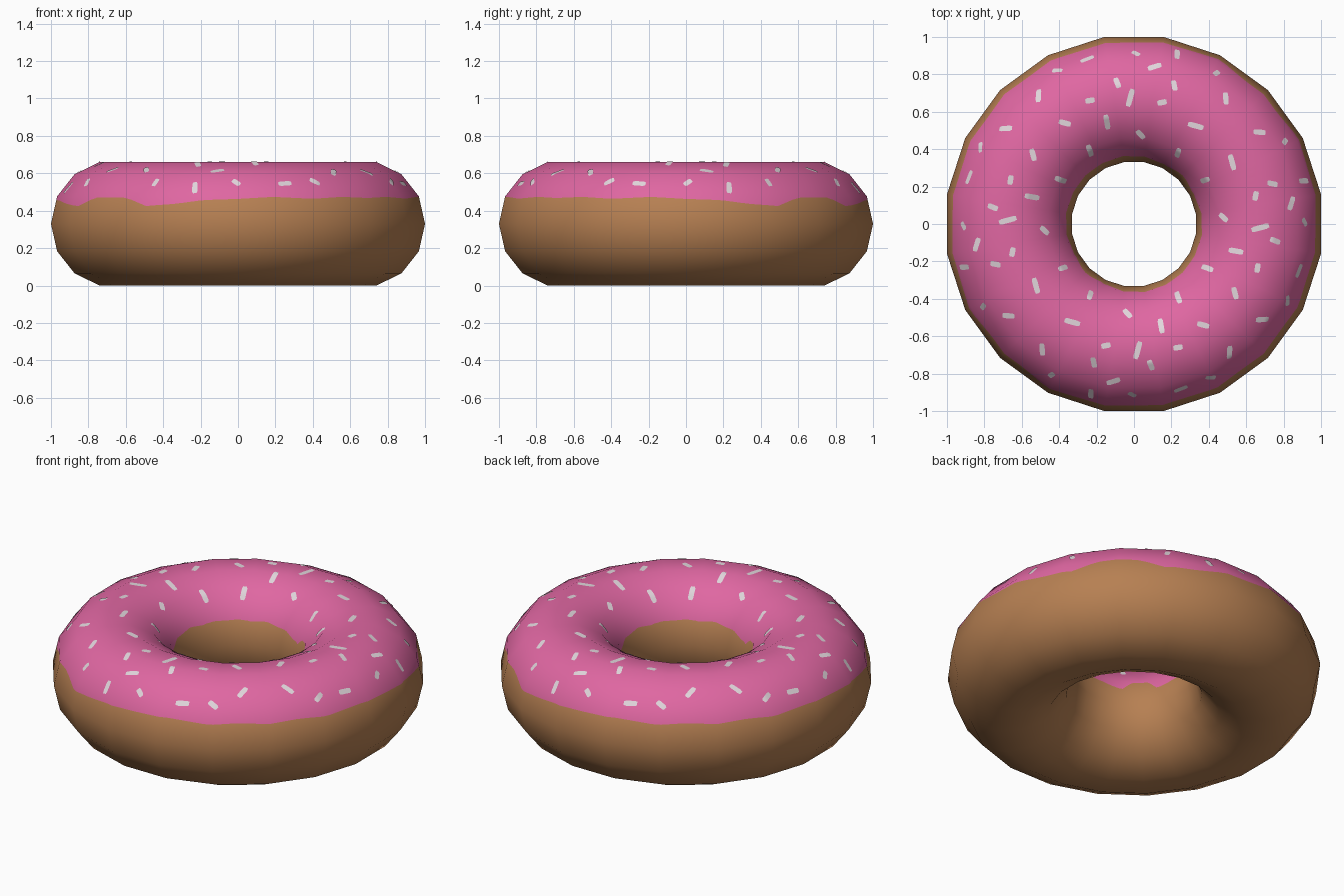
import bpy, bmesh, math
from mathutils import Vector
from mathutils.bvhtree import BVHTree

if "Cube" in bpy.data.objects:
    bpy.data.objects.remove(bpy.data.objects["Cube"])

SEG, TUBE, SUB = 20, 14, 6            # ring sides, tube sides, columns per side
RING, RAD, MID = 0.674, 0.3385, 0.33  # ring radius, tube radius, centre height


def material(name, rgb):
    m = bpy.data.materials.new(name)
    m.diffuse_color = (*rgb, 1)
    m.use_nodes = True
    m.node_tree.nodes["Principled BSDF"].inputs["Base Color"].default_value = m.diffuse_color
    return m


dough = material("golden_dough", (0.47, 0.215, 0.085))
pink = material("pink_icing", (0.74, 0.135, 0.36))
pale = material("pale_sprinkle", (0.75, 0.67, 0.71))

# Wavy icing edge: height by angle over one quadrant, mirrored about the diagonals
EDGE = [(-45, .47), (-38, .47), (-30, .425), (-20, .437), (-11, .457), (0, .463),
        (11, .474), (24, .464), (35, .474), (45, .468)]


def edge_height(deg):
    d = (deg - 225) % 180 - 45
    if d > 45:
        d = 90 - d
    for (a, za), (b, zb) in zip(EDGE, EDGE[1:]):
        if d <= b:
            return za + (zb - za) * (d - a) / (b - a)
    return EDGE[-1][1]


def section(deg):
    """Tube section (radius, height, normal angle) with the icing edge cut in."""
    step = 2 * math.pi / TUBE
    pts = [(RING + RAD * math.cos(j * step), MID + RAD * math.sin(j * step), j * step)
           for j in range(TUBE)]
    f = (edge_height(deg) - MID) / (RAD * math.sin(step))

    def mix(p, q):
        return tuple(u + (v - u) * f for u, v in zip(p, q))
    outer, inner = mix(pts[0], pts[1]), mix(pts[7], pts[6])
    return [pts[0], outer] + pts[1:7] + [inner] + pts[7:]


# Donut body: twenty flat sides, each split into columns for the icing edge
bm = bmesh.new()
rows, normals = [], []
for i in range(SEG):
    a0, a1 = (math.radians(9 + 18 * k) for k in (i, i + 1))
    for s in range(SUB):
        t = s / SUB
        d = Vector((math.cos(a0), math.sin(a0), 0)).lerp(
            Vector((math.cos(a1), math.sin(a1), 0)), t)
        dn = d.normalized()
        row = []
        for r, z, u in section(math.degrees(a0) + 18 * t):
            row.append(bm.verts.new((d.x * r, d.y * r, z)))
            normals.append(dn * math.cos(u) + Vector((0, 0, math.sin(u))))
        rows.append(row)
n = len(rows[0])
for i, row in enumerate(rows):
    nxt = rows[(i + 1) % len(rows)]
    for j in range(n):
        k = (j + 1) % n
        f = bm.faces.new((row[j], nxt[j], nxt[k], row[k]))
        f.material_index = 1 if 1 <= j < 8 else 0
        f.smooth = True
surface = BVHTree.FromBMesh(bm)
mesh = bpy.data.meshes.new("donut")
bm.to_mesh(mesh)
bm.free()
mesh.materials.append(dough)
mesh.materials.append(pink)
mesh.normals_split_custom_set_from_vertices(normals)
bpy.context.collection.objects.link(bpy.data.objects.new("iced_donut", mesh))

# Sprinkles: x, y, direction in degrees, length for the back quadrant
SPRINKLES = [
    (-.51, .685, 85, .075), (-.41, .82, 0, .06), (-.25, .88, 20, .075), (.01, .91, 150, .05),
    (.11, .84, 15, .075), (.23, .905, 90, .075), (.44, .805, 35, .05), (-.09, .755, 110, .06),
    (-.02, .675, 75, .095), (.15, .65, 12, .05), (.215, .74, 100, .06), (.49, .67, 95, .07),
    (-.37, .54, -15, .065), (-.145, .545, 100, .085), (.035, .48, -45, .06),
    (.33, .525, -15, .085), (-.235, .66, 10, .05), (-.235, .39, 110, .085), (.235, .38, 70, .07)]
SYMMETRY = [lambda x, y: (x, y), lambda x, y: (-x, -y),
            lambda x, y: (y, x), lambda x, y: (-y, -x)]


def tube_normal(p):
    c = Vector((p.x, p.y, 0)).normalized() * RING
    return (p - Vector((c.x, c.y, MID))).normalized()


bm = bmesh.new()
for x, y, deg, length in SPRINKLES:
    for sym in SYMMETRY:
        px, py = sym(x, y)
        dx, dy = sym(math.cos(math.radians(deg)), math.sin(math.radians(deg)))
        hit = surface.ray_cast(Vector((px, py, 2)), Vector((0, 0, -1)))[0]
        if hit is None:
            continue
        nor = tube_normal(hit)
        along = Vector((dx, dy, -(dx * nor.x + dy * nor.y) / max(nor.z, .1))).normalized()
        side = nor.cross(along).normalized()
        grid = []
        for i in range(7):
            t = i / 6 - .5
            w = .010 if i in (0, 6) else .0145
            line = []
            for v in (-1, 0, 1):
                p = surface.find_nearest(hit + along * (t * length) + side * (v * w))[0]
                line.append(bm.verts.new(p + tube_normal(p) * .003))
            grid.append(line)
        for a, b in zip(grid, grid[1:]):
            for v in range(2):
                f = bm.faces.new((a[v], b[v], b[v + 1], a[v + 1]))
                f.smooth = True
                f.normal_update()
                if f.normal.dot(nor) < 0:
                    f.normal_flip()
mesh = bpy.data.meshes.new("sprinkles")
bm.to_mesh(mesh)
bm.free()
mesh.materials.append(pale)
bpy.context.collection.objects.link(bpy.data.objects.new("sprinkles", mesh))
